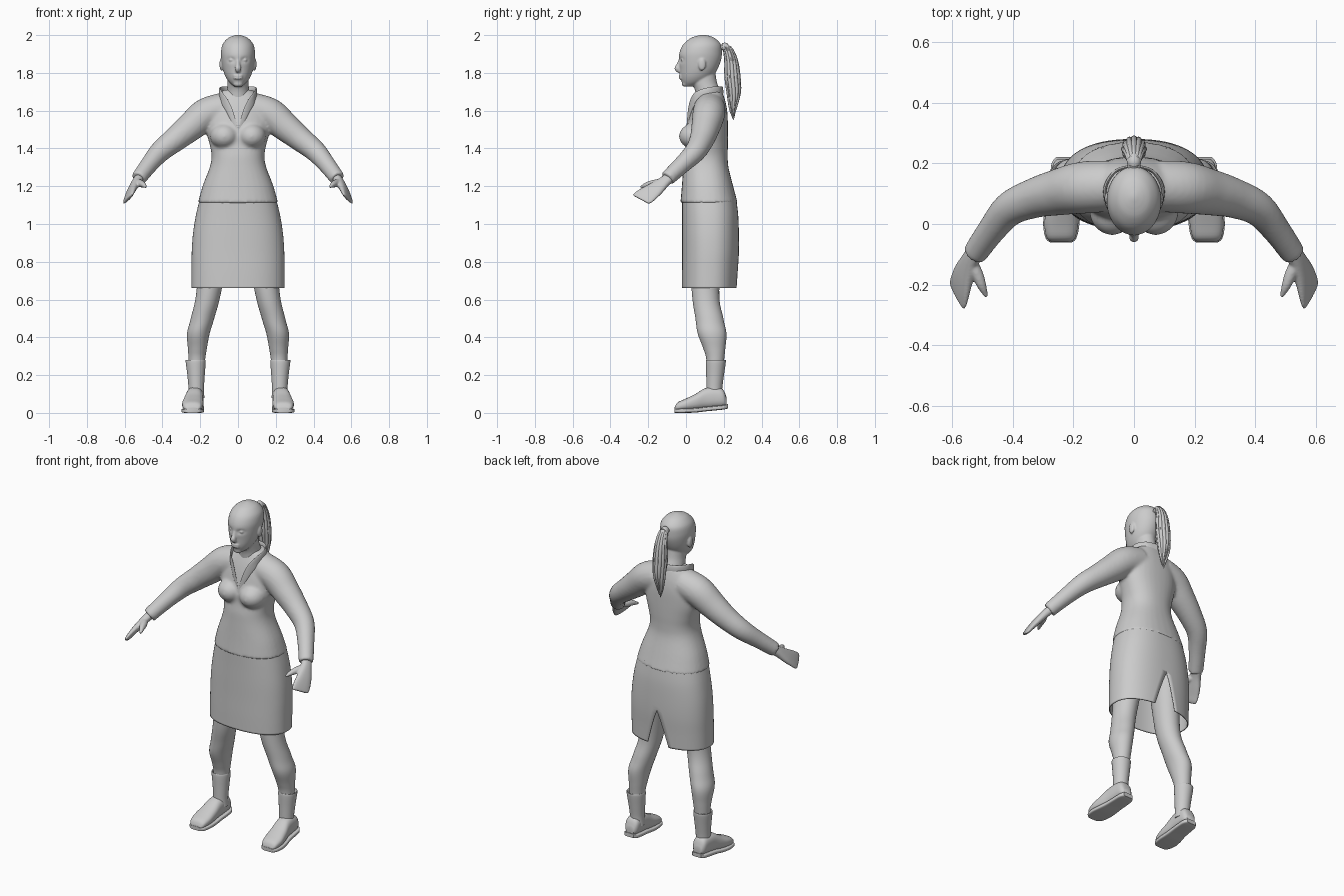
import bpy, bmesh, math, random
from mathutils import Vector, Matrix

if "Cube" in bpy.data.objects:
    bpy.data.objects.remove(bpy.data.objects["Cube"])

grey = bpy.data.materials.new("plain_grey")
grey.use_nodes = True
tone = (0.6, 0.6, 0.6, 1)
grey.diffuse_color = tone
grey.node_tree.nodes["Principled BSDF"].inputs["Base Color"].default_value = tone


def spline(rows, steps):
    """Catmull-Rom interpolation through rows of numbers."""
    rows = [Vector(r) for r in rows]
    out = []
    for i in range(len(rows) - 1):
        a, b = rows[max(i - 1, 0)], rows[i]
        c, d = rows[i + 1], rows[min(i + 2, len(rows) - 1)]
        for k in range(steps):
            t = k / steps
            out.append(b + 0.5 * t * (c - a + t * (2 * a - 5 * b + 4 * c - d
                                                   + t * (3 * b - 3 * c + d - a))))
    return out + [rows[-1]]


def loft(bm, rings, n=32, power=2.0, caps=True):
    """Skin (centre, half axis, half axis) rings with superellipse sections."""
    loops = []
    for centre, u, v in rings:
        loop = []
        for k in range(n):
            a = math.tau * k / n
            c, s = math.cos(a), math.sin(a)
            c = math.copysign(abs(c) ** (2 / power), c)
            s = math.copysign(abs(s) ** (2 / power), s)
            loop.append(bm.verts.new(centre + u * c + v * s))
        loops.append(loop)
    for p, q in zip(loops, loops[1:]):
        for k in range(n):
            j = (k + 1) % n
            bm.faces.new((p[k], p[j], q[j], q[k]))
    if caps:
        bm.faces.new(loops[0])
        bm.faces.new(loops[-1])


def column(bm, rows, side=1, steps=5, **kw):
    """Upright loft from rows of z, x, y, half width, half depth."""
    loft(bm, [(Vector((side * x, y, z)), Vector((max(rx, 0.002), 0, 0)),
               Vector((0, max(ry, 0.002), 0)))
              for z, x, y, rx, ry in spline(rows, steps)], **kw)


def tube(bm, rows, side=1, ref=(0, 1, 0), flat=1.0, steps=5, n=24):
    """Loft along a path of x, y, z, radius."""
    pts = spline(rows, steps)
    rings = []
    for i, p in enumerate(pts):
        t = (pts[min(i + 1, len(pts) - 1)] - pts[max(i - 1, 0)]).xyz.normalized()
        u = t.cross(Vector(ref)).normalized()
        v = u.cross(t)
        m = Vector((side, 1, 1))
        rings.append((p.xyz * m, u * m * p.w * flat, v * m * p.w))
    loft(bm, rings, n)


def ball(bm, centre, size):
    bmesh.ops.create_uvsphere(bm, u_segments=24, v_segments=16, radius=1,
                              matrix=Matrix.LocRotScale(Vector(centre), None, Vector(size)))


def finish(name, bm, voxel=0, smooth=4):
    bmesh.ops.recalc_face_normals(bm, faces=bm.faces)
    mesh = bpy.data.meshes.new(name)
    bm.to_mesh(mesh)
    bm.free()
    mesh.polygons.foreach_set("use_smooth", [True] * len(mesh.polygons))
    mesh.set_sharp_from_angle(angle=math.radians(45))
    mesh.materials.append(grey)
    obj = bpy.data.objects.new(name, mesh)
    bpy.context.collection.objects.link(obj)
    if voxel:
        mod = obj.modifiers.new("fuse", "REMESH")
        mod.mode = "VOXEL"
        mod.voxel_size = voxel
        mod.use_smooth_shade = True
        mod = obj.modifiers.new("soften", "SMOOTH")
        mod.iterations = smooth
    return obj


SIDES = (("left", 1), ("right", -1))

# Jacket: torso, bust and sleeves fused into one skin
bm = bmesh.new()
column(bm, [(1.11, 0, .122, .213, .152), (1.2, 0, .114, .188, .136),
            (1.3, 0, .105, .15, .12), (1.36, 0, .105, .14, .116),
            (1.42, 0, .11, .15, .112), (1.5, 0, .112, .17, .11),
            (1.58, 0, .12, .165, .1), (1.64, 0, .125, .14, .086),
            (1.69, 0, .128, .1, .068), (1.71, 0, .128, .075, .06)], power=2.3)
for _, s in SIDES:
    ball(bm, (s * .072, .045, 1.465), (.076, .082, .068))
    tube(bm, [(.08, .125, 1.61, .085), (.17, .12, 1.58, .086), (.25, .105, 1.515, .077),
              (.33, .085, 1.45, .066), (.41, .05, 1.385, .057),
              (.47, -.02, 1.315, .047), (.527, -.1, 1.24, .041)], s)
finish("jacket", bm, 0.009, 6)

# Collar running round the neck and down into the lapels
for name, s in SIDES:
    bm = bmesh.new()
    tube(bm, [(0, .192, 1.7, .028), (.06, .175, 1.7, .028), (.095, .12, 1.695, .028),
              (.085, .055, 1.67, .026), (.05, .022, 1.61, .02), (.006, .004, 1.5, .008)],
         s, ref=(0, 0, 1), flat=.2)
    finish(name + "_collar", bm)

# Skirt: open shell whose seam parts into a vent at the back
bm = bmesh.new()
loops = []
for z, y, rx, ry in spline([(1.14, .122, .2, .143), (1.05, .128, .222, .148),
                            (.95, .13, .238, .15), (.85, .13, .245, .15),
                            (.75, .127, .246, .148), (.66, .125, .246, .146)], 6):
    gap = max(0, .87 - z) * 1.1
    loop = []
    for k in range(65):
        a = math.pi / 2 + gap + (math.tau - 2 * gap) * k / 64
        c, s = math.cos(a), math.sin(a)
        loop.append(bm.verts.new((rx * math.copysign(abs(c) ** .85, c),
                                  y + ry * math.copysign(abs(s) ** .85, s), z)))
    loops.append(loop)
for p, q in zip(loops, loops[1:]):
    for k in range(64):
        bm.faces.new((p[k], p[k + 1], q[k + 1], q[k]))
bmesh.ops.remove_doubles(bm, verts=bm.verts, dist=1e-5)
skirt = finish("skirt", bm)
skirt.modifiers.new("cloth", "SOLIDIFY").thickness = 0.006

# Head with face, ears and neck
bm = bmesh.new()
column(bm, [(1.728, 0, .02, .02, .03), (1.75, 0, .04, .046, .062),
            (1.78, 0, .055, .066, .085), (1.82, 0, .067, .08, .1),
            (1.87, 0, .074, .088, .112), (1.91, 0, .078, .09, .112),
            (1.95, 0, .085, .082, .1), (1.98, 0, .088, .058, .07),
            (1.994, 0, .09, .033, .04), (2.002, 0, .09, .006, .008)], n=64)
for v in bm.verts:  # eye sockets
    if v.co.y < .05:
        dx, dz = (abs(v.co.x) - .035) / .018, (v.co.z - 1.868) / .012
        v.co.y += .012 * math.exp(-dx * dx - dz * dz)
column(bm, [(1.62, 0, .125, .07, .07), (1.7, 0, .115, .06, .066),
            (1.75, 0, .098, .055, .066), (1.8, 0, .09, .055, .066)])
tube(bm, [(0, -.028, 1.875, .009), (0, -.038, 1.845, .011),
          (0, -.045, 1.823, .016), (0, -.03, 1.808, .012)], ref=(1, 0, 0))
for z in (1.772, 1.785):
    ball(bm, (0, -.026, z), (.026, .012, .007))
ball(bm, (0, -.006, 1.742), (.025, .016, .016))
for _, s in SIDES:
    ball(bm, (s * .088, .085, 1.845), (.01, .02, .034))
    ball(bm, (s * .035, -.017, 1.868), (.014, .012, .008))
finish("head", bm, 0.005, 3)

# Ponytail: a core, loose locks and a tie
random.seed(3)
TAIL = [(0, .18, 1.93, .014), (0, .215, 1.935, .018), (0, .238, 1.87, .026),
        (0, .246, 1.78, .031), (0, .254, 1.69, .027), (0, .25, 1.62, .016),
        (0, .25, 1.57, .003)]
bm = bmesh.new()
tube(bm, TAIL, ref=(1, 0, 0), n=16)
for k in range(12):
    a = math.tau * k / 12
    drop = random.uniform(-.02, .03)
    tube(bm, [(math.cos(a) * r, y + math.sin(a) * r, z + drop * (i > 3), r * .35 + .001)
              for i, (x, y, z, r) in enumerate(TAIL)], ref=(1, 0, 0), n=8, steps=4)
finish("ponytail", bm)
bm = bmesh.new()
tube(bm, [(0, .193, 1.936, .021), (0, .205, 1.937, .023), (0, .217, 1.934, .021)],
     ref=(1, 0, 0))
finish("hair_tie", bm)

for name, s in SIDES:
    # Hand: flat mitten with a thumb
    bm = bmesh.new()
    across = Vector((s * .05, .095, -.05)).normalized()
    along = Vector((s * .055, -.14, -.105)).normalized()
    normal = across.cross(along)
    loft(bm, [(Vector((s * x, y, z)), across * w, normal * t) for x, y, z, w, t in
              spline([(.52, -.085, 1.247, .03, .026), (.54, -.12, 1.22, .034, .023),
                      (.56, -.165, 1.185, .047, .02), (.572, -.2, 1.16, .055, .016),
                      (.58, -.226, 1.14, .058, .012), (.585, -.24, 1.13, .054, .007)], 4)],
         power=2.4)
    tube(bm, [(.54, -.12, 1.222, .02), (.518, -.165, 1.215, .02),
              (.502, -.205, 1.208, .015), (.487, -.24, 1.195, .006)], s, ref=(1, 0, 0))
    finish(name + "_hand", bm, 0.005, 3)

    # Leg
    bm = bmesh.new()
    column(bm, [(.98, .115, .12, .085, .1), (.65, .153, .103, .066, .073),
                (.5, .188, .124, .062, .074), (.42, .21, .138, .06, .076),
                (.34, .215, .15, .05, .058), (.27, .218, .155, .043, .046),
                (.1, .22, .15, .035, .038)], s)
    finish(name + "_leg", bm)

    # Ankle cuff with a turned-in top edge
    bm = bmesh.new()
    column(bm, [(.26, .222, .157, .043, .045), (.278, .224, .158, .048, .048),
                (.272, .224, .158, .053, .053), (.2, .222, .154, .046, .047),
                (.13, .221, .15, .041, .042), (.08, .22, .15, .042, .042)], s)
    finish(name + "_cuff", bm)

    # Shoe upper and sole, lofted from toe to heel as y, x, half width, bottom, top
    upper = [(-.06, .241, .03, .01, .03), (-.045, .241, .047, .01, .055),
             (0, .24, .056, .012, .076), (.05, .236, .053, .014, .1),
             (.1, .231, .047, .02, .13), (.15, .228, .045, .025, .137),
             (.195, .227, .041, .03, .125), (.215, .227, .026, .035, .08)]
    sole = [(y * 1.03, x, w + .004, max(b - .012, 0), b + .012) for y, x, w, b, _ in upper]
    for part, rows, power in (("shoe", upper, 2.5), ("sole", sole, 5)):
        bm = bmesh.new()
        loft(bm, [(Vector((s * x, y, (b + t) / 2)), Vector((w, 0, 0)),
                   Vector((0, 0, (t - b) / 2))) for y, x, w, b, t in spline(rows, 4)],
             power=power)
        finish(name + "_" + part, bm)
